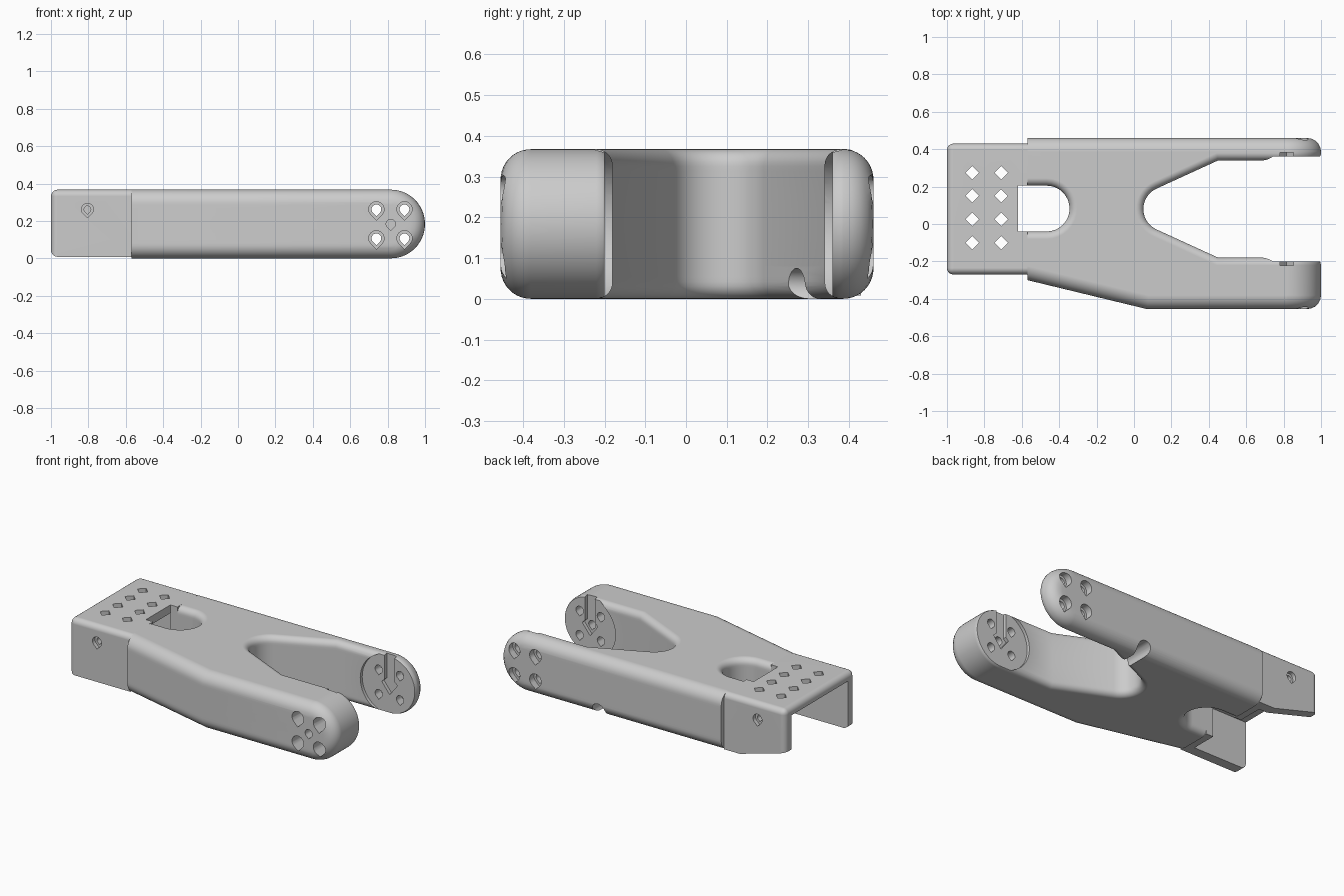
import bpy, bmesh
from math import sin, cos, radians, pi, sqrt, hypot
from mathutils import Vector

cube = bpy.data.objects.get("Cube")
if cube:
    bpy.data.objects.remove(cube, do_unlink=True)

H = 0.367                      # overall height
R = H / 2                      # arm-tip radius
PX = 1 - R                     # x of the arm-tip hub
OUT, IN = 0.074, 0.04          # fillets outside and around the openings

grey = bpy.data.materials.new("plain_grey")
grey.use_nodes = True
grey.diffuse_color = (0.6, 0.6, 0.6, 1)
grey.node_tree.nodes["Principled BSDF"].inputs["Base Color"].default_value = (0.6, 0.6, 0.6, 1)


def loft(rings):
    """Closed solid through equal-length rings of 3D points."""
    bm = bmesh.new()
    rows = [[bm.verts.new(p) for p in ring] for ring in rings]
    bm.faces.new(rows[0][::-1])
    bm.faces.new(rows[-1])
    for a, b in zip(rows, rows[1:]):
        for i in range(len(a)):
            j = (i + 1) % len(a)
            bm.faces.new((a[i], a[j], b[j], b[i]))
    bmesh.ops.remove_doubles(bm, verts=bm.verts, dist=0.00002)
    bm.normal_update()
    if bm.calc_volume(signed=True) < 0:
        bmesh.ops.reverse_faces(bm, faces=bm.faces)
    return bm


def prism(pts, lo, hi, axis="z"):
    """Extrude a 2D profile (x,y along z, or x,z along y) between lo and hi."""
    if axis == "z":
        return loft([[(u, v, t) for u, v in pts] for t in (lo, hi)])
    return loft([[(u, t, v) for u, v in pts] for t in (lo, hi)])


def arc(cx, cy, r, start, end, n):
    angles = [radians(start + (end - start) * i / n) for i in range(n + 1)]
    return [(cx + r * cos(a), cy + r * sin(a)) for a in angles]


def rect(x0, y0, x1, y1):
    return [(x0, y0), (x1, y0), (x1, y1), (x0, y1)]


def circle(cx, cy, r, n=32):
    return arc(cx, cy, r, 0, 360 - 360 / n, n - 1)


def teardrop(x, z, r):
    return arc(x, z, r, -45, 225, 16) + [(x, z - r * 1.414)]


def to_object(bm, name):
    mesh = bpy.data.meshes.new(name)
    bm.to_mesh(mesh)
    bm.free()
    ob = bpy.data.objects.new(name, mesh)
    bpy.context.collection.objects.link(ob)
    return ob


def activate(ob):
    bpy.ops.object.select_all(action="DESELECT")
    ob.select_set(True)
    bpy.context.view_layer.objects.active = ob


def cut(ob, pts, lo, hi, axis="z"):
    """Subtract a prism from an object, keeping the old mesh if the cut fails."""
    tool = to_object(prism(pts, lo, hi, axis), "cutter")
    tool.hide_render = True
    before = ob.data.copy()
    mod = ob.modifiers.new("cut", "BOOLEAN")
    mod.operation, mod.solver, mod.object = "DIFFERENCE", "EXACT", tool
    activate(ob)
    bpy.ops.object.modifier_apply(modifier=mod.name)
    if len(ob.data.polygons) < len(before.polygons) / 2:
        ob.data = before
    else:
        bpy.data.meshes.remove(before)
    bpy.data.objects.remove(tool, do_unlink=True)


def finish(ob):
    ob.data.materials.clear()
    ob.data.materials.append(grey)
    activate(ob)
    bpy.ops.object.shade_smooth_by_angle(angle=radians(30))
    mod = ob.modifiers.new("even_shading", "WEIGHTED_NORMAL")
    mod.keep_sharp = True


def fillet(r, depth):
    """Inset of a round edge at a depth below the rim."""
    d = min(max(depth, 0), r)
    return r - sqrt(max(0, r * r - (r - d) ** 2))


def inset(chain, amount):
    """Shift an open chain towards its left; the ends slide along y."""
    pts = [Vector(p) for p in chain]
    normals = [Vector((a.y - b.y, b.x - a.x)).normalized() for a, b in zip(pts, pts[1:])]
    out = [pts[0] + Vector((0, amount / normals[0].y))]
    for p, m, n in zip(pts[1:], normals, normals[1:]):
        out.append(p + (m + n) * amount / (1 + m.dot(n)))
    out.append(pts[-1] + Vector((0, amount / normals[-1].y)))
    return [(p.x, p.y) for p in out]


# Forked body: plan chains for the outer walls, fork opening and rear notch
front_wall = [(-0.57, -0.30), (0.07, -0.455), (PX, -0.455)]
opening = [(PX, -0.18), (0.45, -0.18)] + arc(0.17, 0.08, 0.12, 247, 113, 14)
opening += [(0.45, 0.34), (PX, 0.34)]
back_wall = [(PX, 0.46), (-0.57, 0.46)]
notch = [(-0.57, 0.205)] + arc(-0.467, 0.0825, 0.1225, 90, -90, 16) + [(-0.57, -0.04)]


def body_ring(z):
    """Horizontal slice with filleted walls and half-round arm tips."""
    reach = sqrt(max(0, R * R - (z - R) ** 2))
    steps = [reach * sin(pi / 2 * k / 8) for k in range(1, 9)]

    def tip(y, side, r):
        return [(PX + s, y + side * fillet(r, R - hypot(s, z - R))) for s in steps]

    rim = min(z, H - z)
    wide, tight = fillet(OUT, rim), fillet(IN, rim)
    plan = inset(front_wall, wide) + tip(-0.455, 1, OUT) + tip(-0.18, -1, IN)[::-1]
    plan += inset(opening, tight) + tip(0.34, 1, IN) + tip(0.46, -1, OUT)[::-1]
    plan += inset(back_wall, wide) + inset(notch, tight)
    return [(x, y, z) for x, y in plan]


LEVELS = 32
body = to_object(loft([body_ring(R - R * cos(pi * k / LEVELS)) for k in range(LEVELS + 1)]),
                 "forked_body")

# Hub seats and key slots on the inner faces of both arms
cut(body, circle(PX, R, 0.193, 48), -0.20, 0.36, "y")
key = [(PX - 0.035, 0.5), (PX - 0.035, 0.21), (PX - 0.055, 0.19), (PX, 0.12),
       (PX + 0.055, 0.19), (PX + 0.035, 0.21), (PX + 0.035, 0.5)]
cut(body, key, -0.222, 0.382, "y")

# Screw holes through both arms, counterbored from outside
for x in (0.74, 0.89):
    for z in (0.262, 0.107):
        cut(body, teardrop(x, z, 0.026), -0.6, 0.6, "y")
        cut(body, teardrop(x, z, 0.041), -0.6, -0.27, "y")
        cut(body, teardrop(x, z, 0.041), 0.415, 0.6, "y")
cut(body, teardrop(PX, R, 0.025), -0.6, -0.1, "y")

# Cable passage under the thin arm
cut(body, circle(0.3, 0.03, 0.045, 24), 0.15, 0.6, "y")
finish(body)

# Mounting bracket: rounded block hollowed into a downward channel
bm = prism(rect(-1, -0.27, -0.57, 0.43), 0.008, H)
soft = [e for e in bm.edges if not all(v.co.x > -0.58 for v in e.verts)
        and (abs(e.verts[0].co.x - e.verts[1].co.x) < 0.01
             or e.verts[0].co.z > 0.3)]
bmesh.ops.bevel(bm, geom=soft, offset=0.035, offset_type="OFFSET", segments=5,
                profile=0.5, affect="EDGES")
bracket = to_object(bm, "mounting_bracket")
cut(bracket, rect(-1.1, -0.205, -0.62, 0.365), -0.1, 0.315)
cut(bracket, rect(-0.62, -0.04, -0.5, 0.205), -0.1, 0.5)

# Sloping lower edge of the back wall
cut(bracket, [(-0.65, 0), (-1.1, 0.125), (-1.1, -0.1), (-0.65, -0.1)], 0.3, 0.6, "y")

# Diamond vents in the top plate and a blind screw hole in each side wall
for x in (-0.865, -0.71):
    for i in range(4):
        cut(bracket, circle(x, -0.1 + 0.125 * i, 0.036, 4), 0.2, 0.5)
for lo, hi, inner_lo, inner_hi in ((-0.5, -0.245, -0.5, -0.215), (0.405, 0.6, 0.375, 0.6)):
    cut(bracket, teardrop(-0.805, 0.262, 0.032), lo, hi, "y")
    cut(bracket, teardrop(-0.805, 0.262, 0.018), inner_lo, inner_hi, "y")
finish(bracket)
